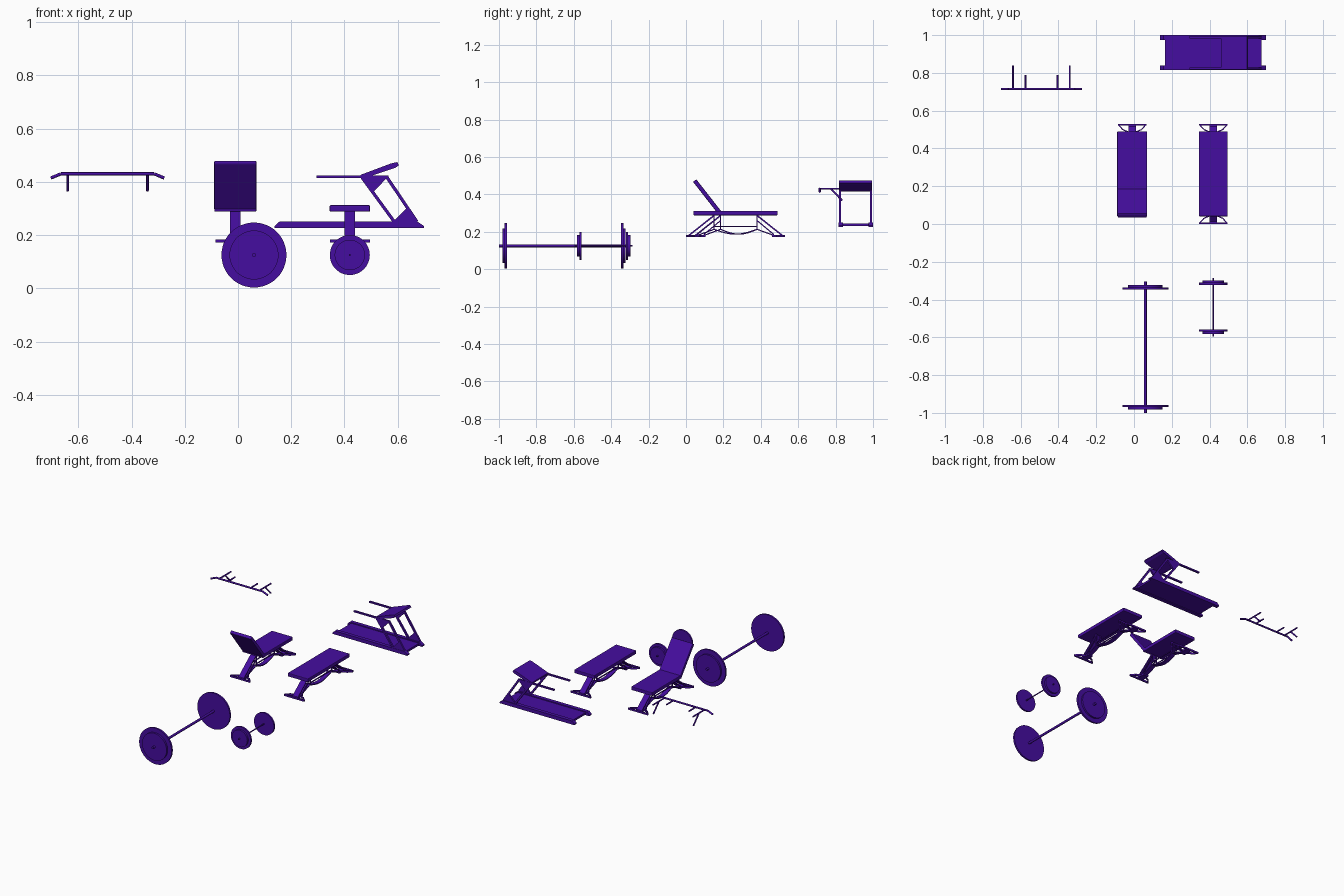
import bpy, bmesh, math
from mathutils import Vector, Matrix

old = bpy.data.objects.get("Cube")
if old:
    bpy.data.objects.remove(old)

COLOUR = (0.06, 0.004, 0.35, 1)
purple = bpy.data.materials.new("deep_purple")
purple.use_nodes = True
purple.diffuse_color = COLOUR
purple.node_tree.nodes["Principled BSDF"].inputs["Base Color"].default_value = COLOUR


def finish(name, bm, smooth=False):
    bmesh.ops.recalc_face_normals(bm, faces=bm.faces)
    mesh = bpy.data.meshes.new(name)
    bm.to_mesh(mesh)
    bm.free()
    mesh.materials.append(purple)
    ob = bpy.data.objects.new(name, mesh)
    bpy.context.collection.objects.link(ob)
    if smooth:
        bpy.ops.object.select_all(action="DESELECT")
        ob.select_set(True)
        bpy.context.view_layer.objects.active = ob
        bpy.ops.object.shade_smooth_by_angle(angle=math.radians(35))
    return ob


def frame(p, q):
    """Matrix at the middle of p-q: z along the segment, x level where possible."""
    d = (q - p).normalized()
    side = d.cross(Vector((0, 0, 1)))
    side = side.normalized() if side.length > 0.01 else Vector((1, 0, 0))
    up = d.cross(side)
    rot = Matrix((side, up, d)).transposed().to_4x4()
    return Matrix.Translation((p + q) / 2) @ rot


def beam(name, p, q, width, thick, bevel=0):
    """Rectangular bar between two points, width measured level."""
    p, q = Vector(p), Vector(q)
    bm = bmesh.new()
    size = Matrix.Diagonal((width, thick, (q - p).length, 1))
    bmesh.ops.create_cube(bm, size=1, matrix=frame(p, q) @ size)
    ob = finish(name, bm)
    if bevel:
        mod = ob.modifiers.new("soft_edges", "BEVEL")
        mod.width, mod.segments = bevel, 2
    return ob


def rod(name, p, q, radius, sides=12):
    p, q = Vector(p), Vector(q)
    bm = bmesh.new()
    bmesh.ops.create_cone(bm, cap_ends=True, segments=sides, radius1=radius, radius2=radius,
                          depth=(q - p).length, matrix=frame(p, q))
    return finish(name, bm, True)


def prism(name, pts, y0, y1):
    """Side outline in x and z, pushed across y."""
    bm = bmesh.new()
    face = bm.faces.new([bm.verts.new((x, y0, z)) for x, z in pts])
    ext = bmesh.ops.extrude_face_region(bm, geom=[face])
    moved = [v for v in ext["geom"] if isinstance(v, bmesh.types.BMVert)]
    bmesh.ops.translate(bm, vec=(0, y1 - y0, 0), verts=moved)
    return finish(name, bm)


# Weights: a bar with a wide and a narrow disc near each end
def weights(name, x, y0, y1, inset, bar, big, small):
    z = 0.125
    rod(name + "_bar", (x, y0, z), (x, y1, z), bar)
    for end, s, tag in ((y0, 1, "front"), (y1, -1, "back")):
        a = end + s * inset
        rod(f"{name}_{tag}_plate", (x, a, z), (x, a + s * 0.012, z), big, 48)
        rod(f"{name}_{tag}_small_plate", (x, a - s * 0.012, z), (x, a, z), small, 48)


weights("barbell", 0.06, -1.0, -0.305, 0.03, 0.008, 0.122, 0.092)
weights("dumbbell", 0.42, -0.595, -0.285, 0.025, 0.004, 0.075, 0.057)


# Bench frame: splayed strip legs, open feet, posts and a sagging brace
def bench_frame(name, x, y0, y1):
    for end, s, tag in ((y0, 1, "front"), (y1, -1, "back")):
        def at(dx, dy, z):
            return (x + dx, end + s * dy, z)
        beam(f"{name}_{tag}_leg", at(0, 0.015, 0.18), at(0, 0.15, 0.287), 0.04, 0.008)
        beam(f"{name}_{tag}_foot_plate", at(0, 0.005, 0.178), at(0, 0.07, 0.178), 0.04, 0.012)
        beam(f"{name}_{tag}_foot_bar", at(-0.075, 0.004, 0.178), at(0.075, 0.004, 0.178), 0.008, 0.012)
        for m in (-1, 1):
            beam(f"{name}_{tag}_foot_edge", at(m * 0.073, 0.004, 0.178),
                 at(m * 0.05, 0.03, 0.178), 0.006, 0.012)
            beam(f"{name}_{tag}_foot_brace", at(m * 0.05, 0.03, 0.178),
                 at(m * 0.015, 0.045, 0.178), 0.006, 0.012)
            beam(f"{name}_{tag}_post", at(m * 0.017, 0.15, 0.21), at(m * 0.017, 0.15, 0.288), 0.006, 0.006)
            beam(f"{name}_{tag}_strut", at(m * 0.017, 0.06, 0.185), at(m * 0.017, 0.15, 0.26), 0.006, 0.006)
        beam(f"{name}_{tag}_lower_strip", at(0, 0.065, 0.182), at(0, 0.15, 0.213), 0.03, 0.006)
    a, b = y0 + 0.15, y1 - 0.15
    steps = 8
    arc = [(x, a + (b - a) * i / steps, 0.213 - 0.026 * math.sin(math.pi * i / steps))
           for i in range(steps + 1)]
    for p, q in zip(arc, arc[1:]):
        beam(name + "_curved_brace", p, q, 0.03, 0.006)
    for m in (-1, 1):
        beam(name + "_tie_bar", (x + m * 0.017, a, 0.228), (x + m * 0.017, b, 0.228), 0.006, 0.006)


bench_frame("flat_bench", 0.42, 0.0, 0.53)
beam("flat_bench_pad", (0.42, 0.04, 0.3), (0.42, 0.49, 0.3), 0.152, 0.024, 0.004)

bench_frame("incline_bench", -0.01, 0.035, 0.53)
beam("incline_bench_seat", (-0.01, 0.17, 0.3), (-0.01, 0.49, 0.3), 0.158, 0.024, 0.004)
beam("incline_bench_backrest", (-0.01, 0.182, 0.3), (-0.01, 0.046, 0.474), 0.16, 0.022, 0.005)

# Treadmill: deck, side rails, slanted side frames, handles and console
prism("treadmill_belt", [(0.165, 0.23), (0.675, 0.23), (0.675, 0.244), (0.165, 0.244)], 0.835, 0.98)
for tag, y0, y1, yc in (("front", 0.815, 0.84, 0.823), ("back", 0.975, 1.0, 0.989)):
    prism(f"treadmill_{tag}_rail", [(0.137, 0.226), (0.698, 0.226), (0.698, 0.234), (0.675, 0.25),
                                    (0.155, 0.25), (0.137, 0.234)], y0, y1)
    h = 0.006
    beam(f"treadmill_{tag}_inner_post", (0.466, yc, 0.416), (0.587, yc, 0.25), 0.012, 0.012)
    beam(f"treadmill_{tag}_outer_post", (0.56, yc, 0.416), (0.672, yc, 0.25), 0.012, 0.012)
    beam(f"treadmill_{tag}_handle", (0.295, yc, 0.419), (0.565, yc, 0.419), 0.012, 0.01)
    prism(f"treadmill_{tag}_top_gusset", [(0.465, 0.415), (0.56, 0.415), (0.506, 0.36)], yc - h, yc + h)
    prism(f"treadmill_{tag}_base_gusset", [(0.583, 0.25), (0.675, 0.25), (0.638, 0.307)], yc - h, yc + h)
prism("treadmill_console", [(0.46, 0.416), (0.475, 0.414), (0.59, 0.452), (0.604, 0.462),
                            (0.598, 0.474), (0.575, 0.469), (0.46, 0.426)], 0.818, 0.994)

# Wall pull-up bar: straight bar with drooping ends, brackets and grips
bar = [(-0.703, 0.414), (-0.665, 0.43), (-0.315, 0.43), (-0.277, 0.414)]
for (xa, za), (xb, zb) in zip(bar, bar[1:]):
    rod("pull_up_bar", (xa, 0.715, za), (xb, 0.715, zb), 0.006)
for s in (-1, 1):
    x = -0.49 + s * 0.15
    rod("pull_up_bracket", (x, 0.715, 0.43), (x, 0.84, 0.43), 0.005)
    rod("pull_up_strut", (x, 0.775, 0.43), (x, 0.835, 0.367), 0.005)
    x = -0.49 + s * 0.084
    rod("pull_up_grip", (x, 0.715, 0.43), (x, 0.788, 0.43), 0.005)
